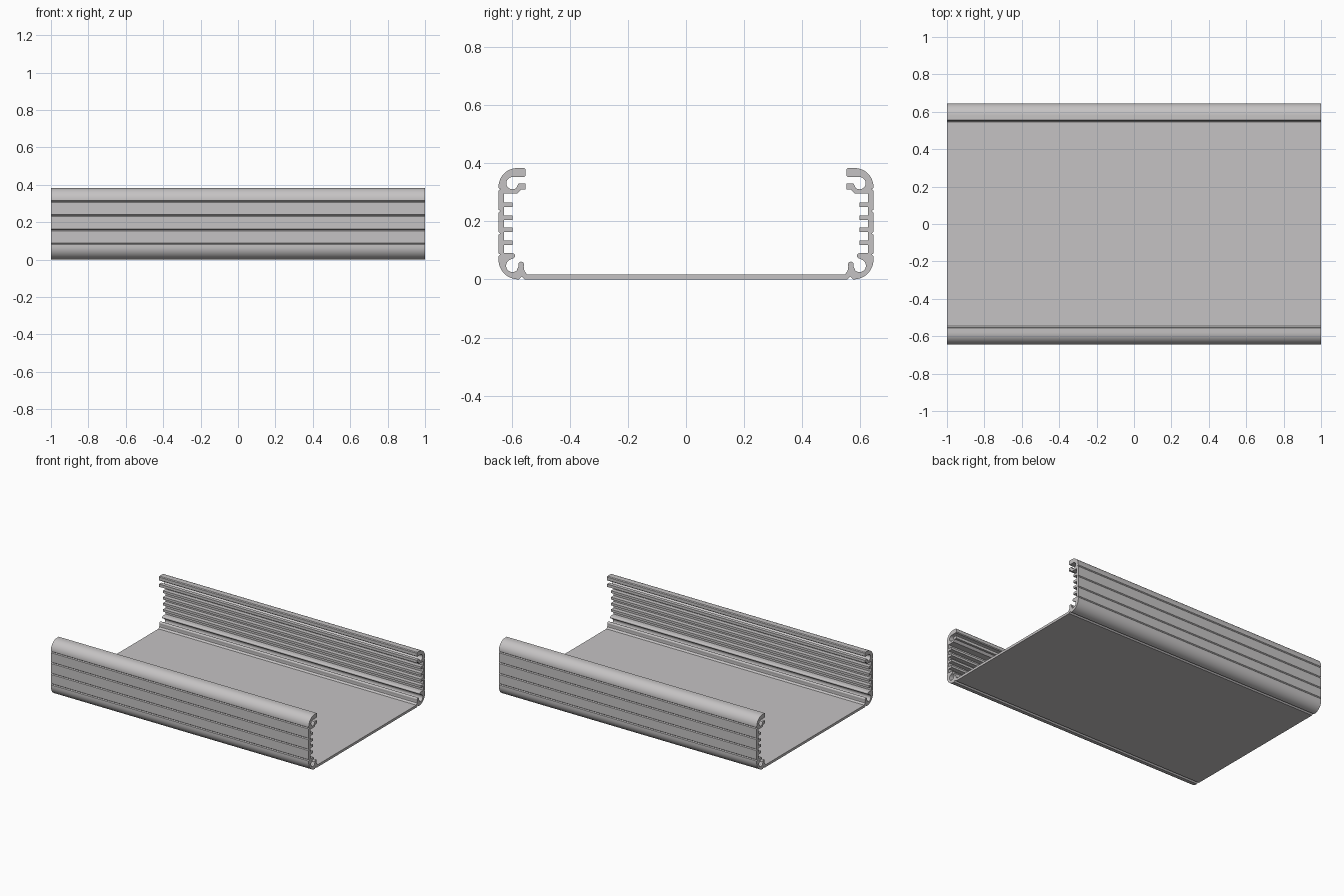
import bpy, bmesh, math

cube = bpy.data.objects.get("Cube")
if cube:
    bpy.data.objects.remove(cube, do_unlink=True)

LENGTH, OUT, INNER, HEIGHT = 2.0, 0.645, 0.627, 0.383


def arc(cy, cz, r, a0, a1, n=10):
    """Points on an arc in the (y, z) plane, angles in degrees."""
    angles = [math.radians(a0 + (a1 - a0) * i / n) for i in range(n + 1)]
    return [(cy + r * math.cos(a), cz + r * math.sin(a)) for a in angles]


# Underside notch and rounded lower corner
half = [(0.555, 0), (0.565, 0.010), (0.575, 0)]
half += arc(0.577, 0.068, 0.068, -90, 0, 12)

# Outer wall with fine V grooves
for z in (0.085, 0.158, 0.235, 0.310):
    half += [(OUT, z - 0.005), (OUT - 0.006, z), (OUT, z + 0.005)]

# Rounded upper corner and top lip
half += arc(0.580, 0.318, 0.065, 0, 90, 12)
half += [(0.557, HEIGHT), (0.552, 0.378), (0.552, 0.357), (0.557, 0.352)]

# Upper screw channel and the shelf below it
half += arc(0.597, 0.331, 0.021, 90, -130, 16)
half += [(0.577, 0.329), (0.552, 0.329), (0.552, 0.310),
         (0.567, 0.310), (0.580, 0.295), (INNER, 0.295)]

# Card guide fins on the inner wall
for z in (0.257, 0.212, 0.171, 0.126):
    half += [(INNER, z + 0.008), (0.597, z + 0.008),
             (0.597, z - 0.008), (INNER, z - 0.008)]

# Lowest fin with a round tip, lower screw channel, round-tipped post
half += [(INNER, 0.090)]
half += arc(0.597, 0.081, 0.009, 90, 270, 8)
half += arc(0.597, 0.047, 0.022, 60, -130, 14)
half += arc(0.567, 0.051, 0.010, -30, 210, 10)
half += [(0.556, 0.028), (0.546, 0.017)]

# Mirror the half section across the centre and extrude it along x
section = half + [(-y, z) for y, z in reversed(half)]
bm = bmesh.new()
end = bm.faces.new([bm.verts.new((-LENGTH / 2, y, z)) for y, z in section])
result = bmesh.ops.extrude_face_region(bm, geom=[end], use_keep_orig=True)
moved = [g for g in result["geom"] if isinstance(g, bmesh.types.BMVert)]
bmesh.ops.translate(bm, verts=moved, vec=(LENGTH, 0, 0))
bmesh.ops.recalc_face_normals(bm, faces=bm.faces)
# Triangulate the concave end faces cleanly
bmesh.ops.triangulate(bm, faces=[f for f in bm.faces if len(f.verts) > 4])
mesh = bpy.data.meshes.new("enclosure_tray")
bm.to_mesh(mesh)
bm.free()
tray = bpy.data.objects.new("enclosure_tray", mesh)
bpy.context.collection.objects.link(tray)

# Aluminium grey
color = (0.56, 0.545, 0.548, 1)
mat = bpy.data.materials.new("aluminium_grey")
mat.use_nodes = True
mat.diffuse_color = color
mat.node_tree.nodes["Principled BSDF"].inputs["Base Color"].default_value = color
mesh.materials.append(mat)

# Smooth the rounded corners, keep the edges sharp
bpy.ops.object.select_all(action="DESELECT")
tray.select_set(True)
bpy.context.view_layer.objects.active = tray
bpy.ops.object.shade_smooth_by_angle(angle=math.radians(30))
